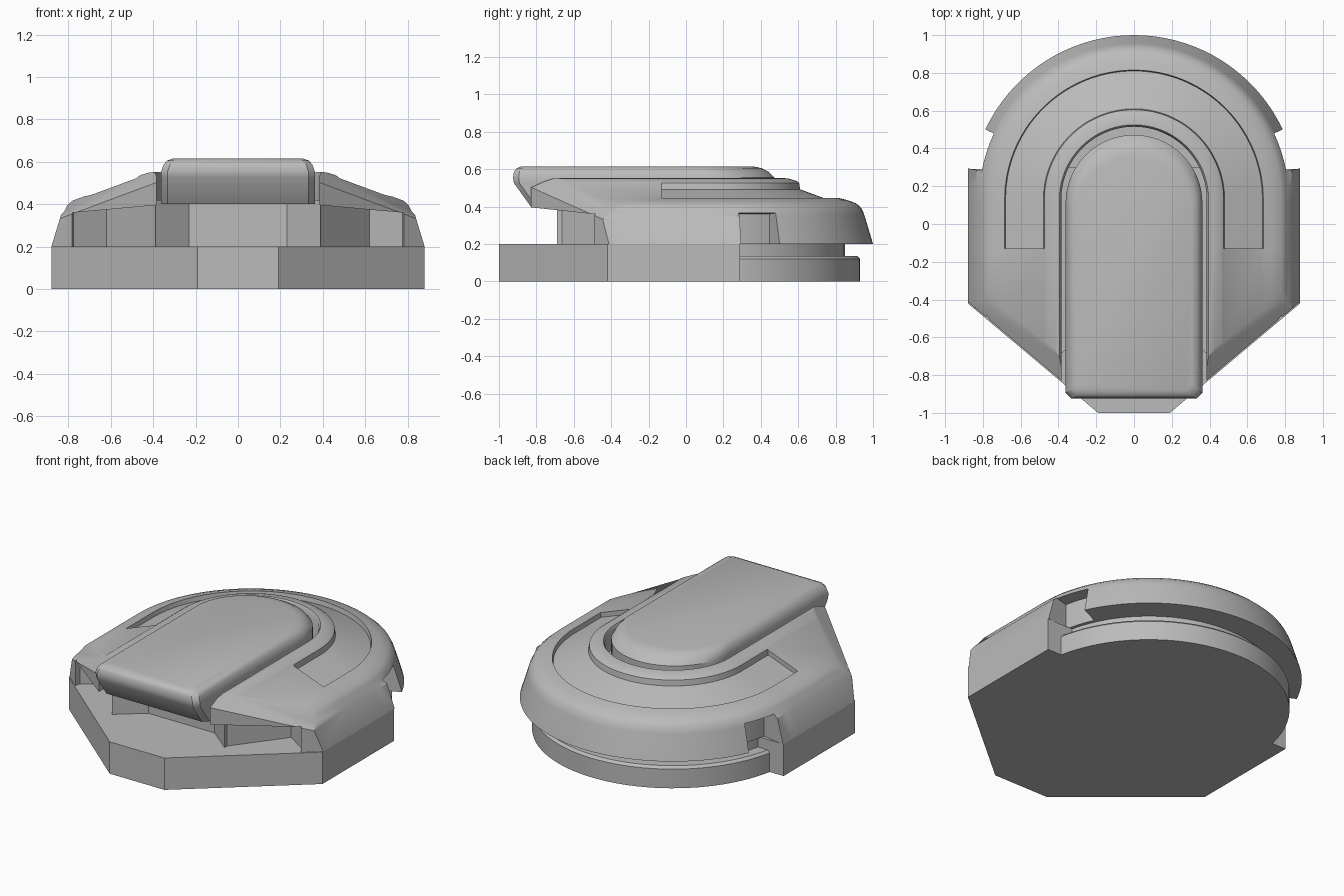
import bpy, bmesh
from math import sin, cos, pi
from mathutils import Vector

cube = bpy.data.objects.get("Cube")
if cube:
    bpy.data.objects.remove(cube, do_unlink=True)

grey = bpy.data.materials.new("matte grey")
grey.use_nodes = True
colour = (0.5, 0.5, 0.5, 1)
grey.diffuse_color = colour
grey.node_tree.nodes["Principled BSDF"].inputs["Base Color"].default_value = colour

CY = 0.13  # centre of the round back


def finish(bm, name):
    bmesh.ops.recalc_face_normals(bm, faces=bm.faces)
    mesh = bpy.data.meshes.new(name)
    bm.to_mesh(mesh)
    bm.free()
    mesh.materials.append(grey)
    ob = bpy.data.objects.new(name, mesh)
    bpy.context.collection.objects.link(ob)
    return ob


def loft(name, rings):
    """Stack closed rings of points and cap both ends."""
    bm = bmesh.new()
    loops = [[bm.verts.new(p) for p in ring] for ring in rings]
    n = len(loops[0])
    for a, b in zip(loops, loops[1:]):
        for i in range(n):
            j = (i + 1) % n
            bm.faces.new((a[i], a[j], b[j], b[i]))
    bm.faces.new(loops[0])
    bm.faces.new(loops[-1])
    return finish(bm, name)


def mirrored(points):
    return points + [(-x, y) for x, y in reversed(points)]


def level(points, z):
    return [(x, y, z) for x, y in points]


def half_round(r, cy=CY, n=48):
    return [(r * cos(pi * i / n), cy + r * sin(pi * i / n)) for i in range(n + 1)]


# Base: angular front slab and round rear plate
front = mirrored([(0.88, 0.29), (0.88, -0.42), (0.19, -1)])
loft("base_front", [level(front, 0), level(front, 0.2)])
loft("base_rear", [level(half_round(r), z) for r, z in
                   ((0.8, 0), (0.8, 0.12), (0.785, 0.135))])
loft("inner_drum", [level(half_round(0.72), z) for z in (0.1, 0.38)])

# Core with a hollow front, below the tongue
core = mirrored([(0.39, 0.3), (0.39, -0.69), (0.23, -0.56)])
loft("core", [level(core, 0.19), level(core, 0.42)])


# Hull: one profile swept round a U, with a sunk track and side notches
def section(sunk, notch, widen):
    pts = [(0.385, 0.2), (0.385, 0.535), (0.395, 0.552), (0.42, 0.549),
           (0.46, 0.537), (0.475, 0.527), (0.48, 0.522 - sunk),
           (0.68, 0.448 - sunk), (0.685, 0.446), (0.73, 0.435),
           (0.78, 0.417), (0.805, 0.395), (0.82, 0.365)]
    if notch:
        return pts + [(0.74, 0.36), (0.74, 0.2)]
    return pts + [(0.825 * widen, 0.35), (0.87 * widen, 0.2)]


DEPTH = 0.03
side = 0.88 / 0.87
N0, N1 = 0.185, 0.44
right = [(-1, 0, 0, 0, side), (-0.13, 0, 0, 0, side),
         (-0.13, 0, DEPTH, 0, side), (CY, 0, DEPTH, 0, side)]
right += [(CY, a, DEPTH, 0, side / cos(a)) for a in (N0 / 2, N0)]
right += [(CY, N0 + (N1 - N0) * i / 4, DEPTH, 1, 1) for i in range(5)]
right += [(CY, N1 + (pi / 2 - N1) * i / 18, DEPTH, 0, 1) for i in range(19)]
stations = right + [(y, pi - a, s, n, w) for y, a, s, n, w in reversed(right[:-1])]

bm = bmesh.new()
loops = [[bm.verts.new((r * cos(a), y + r * sin(a), z))
          for r, z in section(s, n, w)] for y, a, s, n, w in stations]
for a, b in zip(loops, loops[1:]):
    for i in range(len(a)):
        j = (i + 1) % len(a)
        bm.faces.new((a[i], a[j], b[j], b[i]))
bm.faces.new(loops[0])
bm.faces.new(loops[-1])
bmesh.ops.remove_doubles(bm, verts=bm.verts, dist=1e-5)


def slice_off(point, normal):
    geom = bm.verts[:] + bm.edges[:] + bm.faces[:]
    cut = bmesh.ops.bisect_plane(bm, geom=geom, plane_co=point, plane_no=normal,
                                 clear_outer=True)["geom_cut"]
    edges = [e for e in cut if isinstance(e, bmesh.types.BMEdge) and e.is_boundary]
    if edges:
        bmesh.ops.edgeloop_fill(bm, edges=edges)


# Diagonal front faces of the hull with a chamfered upper edge
for s in (1, -1):
    diagonal = Vector((s * 0.643, -0.766, 0))
    slope = Vector((s * 0.35, 0, 0.937))
    slice_off((s * 0.88, -0.412, 0.2), diagonal)
    slice_off((s * 0.39, -0.824, 0.50), diagonal * 0.05 + slope * 0.09)
hull = finish(bm, "hull")

# Niches below the front of the hull
niche = [(0.36, -0.69), (0.37, -0.69), (0.62, -0.36), (0.775, -0.46),
         (0.80, -0.56), (0.36, -1.1)]
for s in (1, -1):
    foot = [(s * x, y) for x, y in niche]
    cutter = loft("niche_cutter", [level(foot, 0.1),
                                   [(x, y, 0.43 - 0.09 * abs(x)) for x, y in foot]])
    cutter.hide_render = True
    mod = hull.modifiers.new("niche", "BOOLEAN")
    mod.operation = "DIFFERENCE"
    mod.solver = "EXACT"
    mod.object = cutter
    bpy.context.view_layer.objects.active = hull
    bpy.ops.object.modifier_apply(modifier=mod.name)
    bpy.data.objects.remove(cutter, do_unlink=True)


# Tongue: long rounded plate with an undercut front
def tongue_ring(z, inset, nose, centre):
    w = 0.362 - inset
    c = 0.03
    return level(half_round(w, centre, 32) +
                 [(-w, nose + c), (c - w, nose), (w - c, nose), (w, nose + c)], z)


loft("tongue", [tongue_ring(*ring) for ring in (
    (0.40, 0, -0.83, 0.11), (0.525, 0, -0.92, 0.11), (0.555, 0, -0.925, 0.11),
    (0.585, 0.01, -0.92, 0.09), (0.605, 0.027, -0.905, 0.07),
    (0.615, 0.055, -0.88, 0.05))])

# Smooth shading with sharp edges kept
bpy.ops.object.select_all(action="DESELECT")
for ob in bpy.context.collection.objects:
    if ob.type == "MESH" and grey.name in ob.data.materials:
        ob.select_set(True)
        bpy.context.view_layer.objects.active = ob
bpy.ops.object.shade_smooth_by_angle(angle=0.55)
